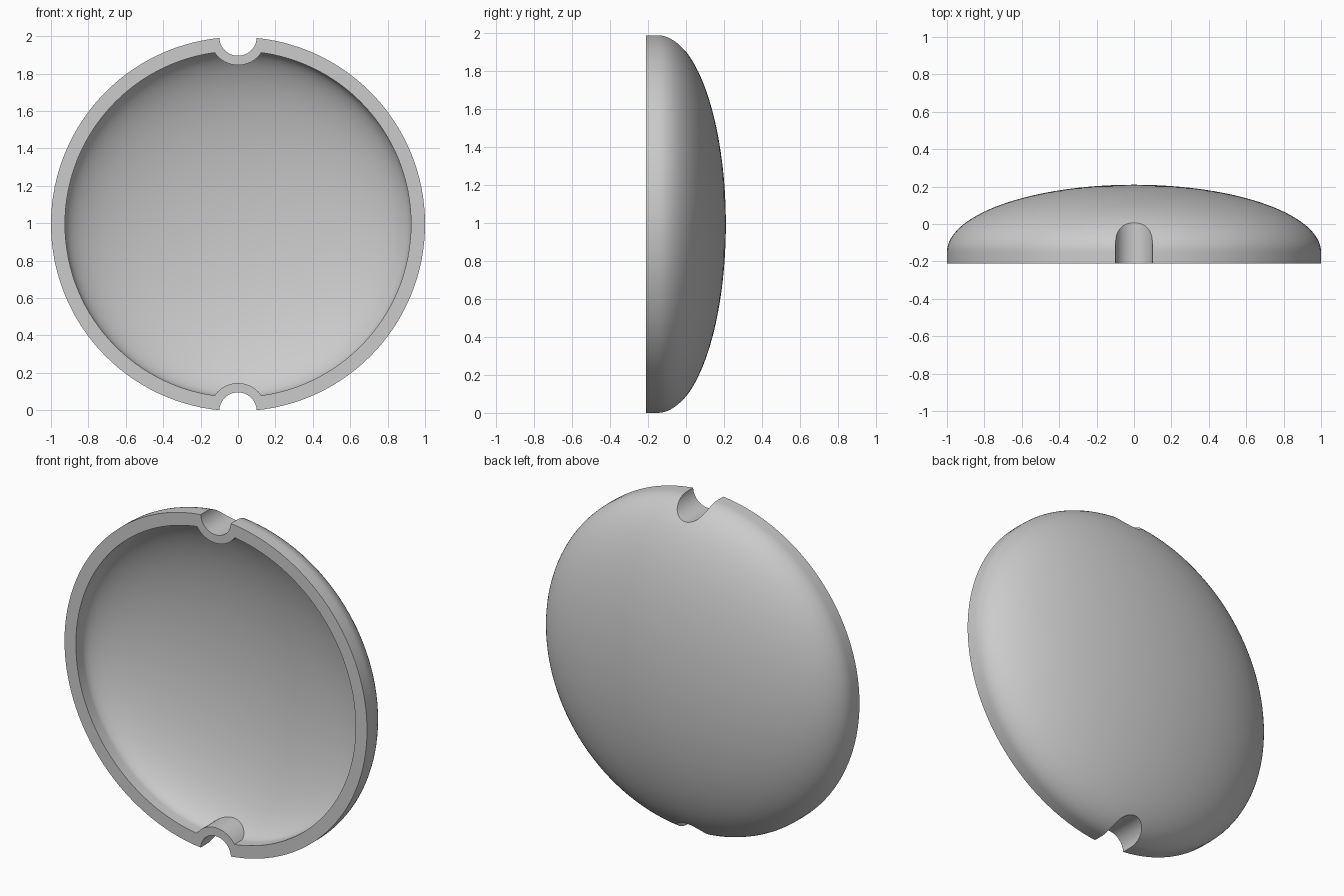
import bpy, bmesh, math
from mathutils import Matrix

if "Cube" in bpy.data.objects:
    bpy.data.objects.remove(bpy.data.objects["Cube"])

RIM_Y, SHOULDER_Y, BULGE, WALL = -0.21, -0.15, 0.36, 0.075
CENTRE_Z, NOTCH_R, SLEEVE_R = 0.995, 0.1, 0.15

grey = bpy.data.materials.new("plain grey")
grey.use_nodes = True
colour = (0.6, 0.6, 0.6, 1)
grey.diffuse_color = colour
grey.node_tree.nodes["Principled BSDF"].inputs["Base Color"].default_value = colour


def finish(name, bm):
    bmesh.ops.recalc_face_normals(bm, faces=bm.faces)
    mesh = bpy.data.meshes.new(name)
    bm.to_mesh(mesh)
    bm.free()
    mesh.materials.append(grey)
    obj = bpy.data.objects.new(name, mesh)
    bpy.context.collection.objects.link(obj)
    return obj


def dome(name, start_y, inset):
    """Closed solid: short straight rim, then an elliptical cap offset inward by inset."""
    profile = [(0, start_y), (1 - inset, start_y)]
    steps = 32
    for i in range(steps + 1):
        t = math.pi / 2 * i / steps
        c, s = math.cos(t), math.sin(t)
        n = math.hypot(BULGE * c, s)
        r = c - inset * BULGE * c / n
        profile.append((max(r, 0), SHOULDER_Y + BULGE * s - inset * s / n))
    bm = bmesh.new()
    verts = [bm.verts.new((r, y, CENTRE_Z)) for r, y in profile]
    edges = [bm.edges.new(pair) for pair in zip(verts, verts[1:])]
    bmesh.ops.spin(bm, geom=verts + edges, cent=(0, 0, CENTRE_Z), axis=(0, 1, 0),
                   angle=math.tau, steps=128, use_duplicate=False)
    bmesh.ops.remove_doubles(bm, verts=bm.verts, dist=0.0001)
    return finish(name, bm)


def rod(name, radius, side, y0=-0.4, y1=0.4):
    bm = bmesh.new()
    place = Matrix.Translation((0, (y0 + y1) / 2, CENTRE_Z + side)) @ Matrix.Rotation(math.pi / 2, 4, "X")
    bmesh.ops.create_cone(bm, cap_ends=True, segments=64, radius1=radius,
                          radius2=radius, depth=y1 - y0, matrix=place)
    return finish(name, bm)


def cut(target, cutter):
    mod = target.modifiers.new("cut", "BOOLEAN")
    mod.operation, mod.solver, mod.object = "DIFFERENCE", "EXACT", cutter
    bpy.ops.object.select_all(action="DESELECT")
    bpy.context.view_layer.objects.active = target
    target.select_set(True)
    bpy.ops.object.modifier_apply(modifier=mod.name)
    bpy.data.objects.remove(cutter)


# Shell and the hollow inside it
shell = dome("domed_shell", RIM_Y, 0)
hollow = dome("hollow_cutter", RIM_Y - 0.1, WALL)

# Sleeves around the notches stay solid, so they are taken out of the hollow
for side in (1, -1):
    cut(hollow, rod("sleeve_cutter", SLEEVE_R, side))
cut(shell, hollow)

# Round notches at the top and bottom of the rim
for side in (1, -1):
    cut(shell, rod("notch_cutter", NOTCH_R, side))

bpy.ops.object.select_all(action="DESELECT")
bpy.context.view_layer.objects.active = shell
shell.select_set(True)
bpy.ops.object.shade_smooth_by_angle(angle=math.radians(30))
